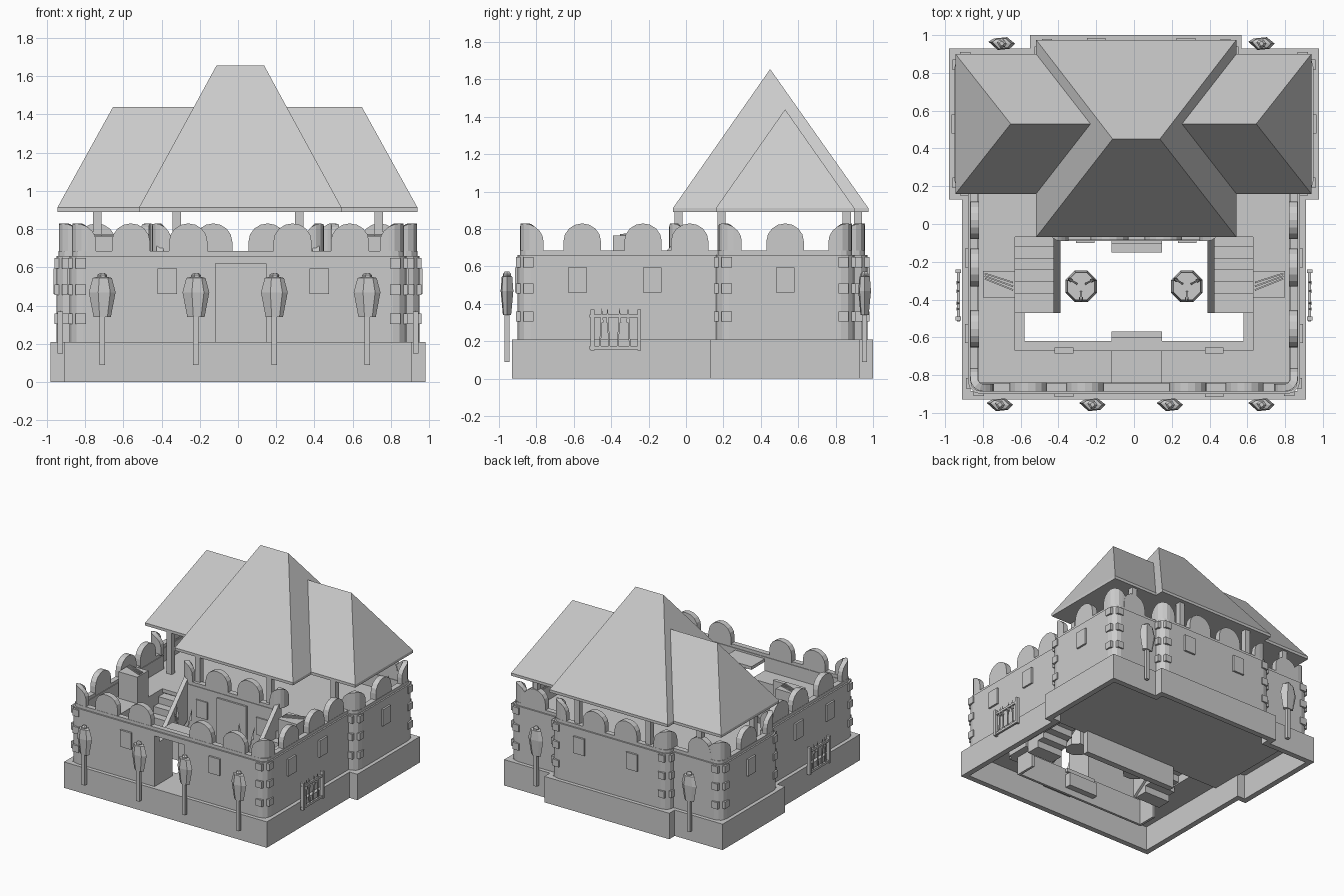
import bpy, bmesh, math
from mathutils import Vector, Matrix

if "Cube" in bpy.data.objects:
    bpy.data.objects.remove(bpy.data.objects["Cube"])

C = 0.012  # shared centre line of gate and roofs

def mesh(name, verts, faces):
    bm = bmesh.new()
    vs = [bm.verts.new(v) for v in verts]
    for f in faces:
        bm.faces.new([vs[i] for i in f])
    bmesh.ops.recalc_face_normals(bm, faces=bm.faces)
    me = bpy.data.meshes.new(name)
    bm.to_mesh(me)
    bm.free()
    ob = bpy.data.objects.new(name, me)
    bpy.context.collection.objects.link(ob)
    return ob

def box(name, x0, x1, y0, y1, z0, z1):
    v = [(x, y, z) for z in (z0, z1) for x, y in ((x0, y0), (x1, y0), (x1, y1), (x0, y1))]
    return mesh(name, v, [(3, 2, 1, 0), (4, 5, 6, 7)] + [(i, (i + 1) % 4, (i + 1) % 4 + 4, i + 4) for i in range(4)])

def loft(name, rings):
    n = len(rings[0])
    v = [p for r in rings for p in r]
    f = [(k * n + i, k * n + (i + 1) % n, (k + 1) * n + (i + 1) % n, (k + 1) * n + i)
         for k in range(len(rings) - 1) for i in range(n)]
    return mesh(name, v, f + [tuple(range(n)), tuple(range(len(v) - n, len(v)))])

def rod(name, a, b, r, n=4, r2=None):
    a, b = Vector(a), Vector(b)
    q = (b - a).to_track_quat('Z', 'Y')
    def ring(c, rr):
        return [c + q @ Vector((rr * math.cos(t), rr * math.sin(t), 0))
                for t in [2 * math.pi * (i + .5) / n for i in range(n)]]
    return loft(name, [ring(a, r), ring(b, r if r2 is None else r2)])

# Castle footprint, offset inwards by d, convex corners optionally rounded
PLAN = [(-.91, -.93), (.91, -.93), (.91, .13), (.98, .13), (.98, .93), (.57, .93),
        (.57, 1), (-.55, 1), (-.55, .93), (-.98, .93), (-.98, .13), (-.91, .13)]

def plan(d, r=0):
    out, n = [], len(PLAN)
    for i in range(n):
        p, a, b = Vector(PLAN[i]), Vector(PLAN[i - 1]), Vector(PLAN[(i + 1) % n])
        e, f = (p - a).normalized(), (b - p).normalized()
        q = p + d * (Vector((-e.y, e.x)) + Vector((-f.y, f.x)))
        if r and e.cross(f) > 0:
            c = q + r * (f - e)
            for k in range(4):
                t = k * math.pi / 6
                out.append(c + r * (-f * math.cos(t) + e * math.sin(t)))
        else:
            out.append(q)
    return out

def ring_wall(name, d0, d1, z0, z1, r=0):
    o, n = plan(d0, r), plan(d1, max(r - (d1 - d0), .001) if r else 0)
    N = len(o)
    loops = [(o, z0), (o, z1), (n, z1), (n, z0)]
    v = [(p.x, p.y, z) for l, z in loops for p in l]
    f = [(k * N + i, k * N + (i + 1) % N, (k + 1) % 4 * N + (i + 1) % N, (k + 1) % 4 * N + i)
         for k in range(4) for i in range(N)]
    return mesh(name, v, f)

ring_wall("plinth", 0, .045, 0, .21)
wall = ring_wall("curtain_wall", .03, .09, .20, .66, .07)
ring_wall("wall_cap", .042, .085, .655, .685, .06)

# Gate opening cut through the front wall
g0, g1 = C - .13, C + .135
cut = box("gate_cutter", g0, g1, -1.1, -.7, .21, .62)
cut.hide_render = True
cut.hide_viewport = True
m = wall.modifiers.new("gate", 'BOOLEAN')
m.object = cut
m.solver = 'EXACT'

# Raised walks around the court, gate hood and steps
W = .55
box("front_walk_left", -.86, g0, -.87, -.67, .2, W)
box("front_walk_right", g1, .86, -.87, -.67, .2, W)
box("gate_hood", g0, g1, -.87, -.67, .62, .645)
box("gate_floor", g0, g1, -.92, -.6, .18, .21)
for s in (-1, 1):
    x0, x1 = sorted((s * .63, s * .86))
    box("side_walk", x0, x1, -.67, .2, .2, W)
    x0, x1 = sorted((s * .58, s * .66))
    box("court_side_plinth", x0, x1, -.67, -.47, .15, .21)
    x0, x1 = sorted((s * .58, s * .6))
    box("court_side_footing", x0, x1, -.64, -.47, 0, .21)
box("court_front_plinth", -.63, .63, -.7, -.62, .15, .21)
box("court_front_footing", -.58, .58, -.64, -.62, 0, .21)
box("gate_step", g0, g1, -.62, -.57, .05, .16)
box("hall_step", g0, g1, -.15, -.09, .05, .19)

# Main hall: floor, front wall, roof deck
box("hall_floor", -.87, .87, -.08, .9, .18, .205)
box("hall_deck", -.91, .91, .17, .87, W - .03, W)
box("hall_deck_front", -.64, .64, -.07, .17, W - .03, W)
box("hall_deck_back", -.5, .52, .87, .93, W - .03, W)
box("hall_front_wall", -.42, .42, -.09, -.04, 0, .66)
box("hall_front_cap", -.42, .42, -.085, -.04, .655, .685)
box("hall_door", g0, g1, -.105, -.08, .19, .625)

# Stairs rising towards the hall with sloped side walls
for s in (-1, 1):
    for k in range(6):
        z = .23 + k * .055
        y = -.43 + k * .062
        x0, x1 = sorted((s * .41, s * .64))
        box("stair_tread", x0, x1, y - (.04 if k == 0 else 0), y + .075, z - .13, z)
    prof = [(-.47, .1), (-.07, .38), (-.07, .72), (-.47, .3)]
    loft("stair_rail", [[(s * x, y, z) for y, z in prof] for x in (.39, .425)])

# Rounded merlons, flat along a wall
def merlon(x, y, ang=0, w=.1):
    pts = [(-w, .675)] + [(-w * math.cos(math.pi * i / 8), .735 + .095 * math.sin(math.pi * i / 8))
                          for i in range(9)] + [(w, .675)]
    M = Matrix.Translation((x, y, 0)) @ Matrix.Rotation(ang, 4, 'Z')
    loft("merlon", [[M @ Vector((px, t, pz)) for px, pz in pts] for t in (-.023, .023)])

# Merlon bent around a corner; (x, y) is the sharp corner, (sx, sy) points outwards
def corner_merlon(x, y, sx, sy, r=.07, w=.11, th=.04):
    cx, cy, half = x - sx * r, y - sy * r, r * math.pi / 4
    def at(u, d):
        t = math.pi / 4 + max(-half, min(half, u)) / r
        ext = max(0, abs(u) - half)
        px, py = (r - d) * math.cos(t), (r - d) * math.sin(t)
        if u > 0:
            px -= ext
        else:
            py -= ext
        return cx + sx * px, cy + sy * py
    rings = []
    for i in range(11):
        c = -math.cos(math.pi * i / 10)
        u, top = w * c, .735 + .095 * math.sqrt(max(0, 1 - c * c))
        o, n = at(u, 0), at(u, th)
        rings.append([(*o, .675), (*o, top), (*n, top), (*n, .675)])
    loft("corner_merlon", rings)

for x in (-.56, -.26, .285, .585):
    merlon(x, -.863)
for x in (-.13, .155):
    merlon(x, -.063)
    merlon(x, .935)
for s in (-1, 1):
    for y in (-.555, -.23, .02):
        merlon(s * .843, y, math.pi / 2)
    merlon(s * .912, .53, math.pi / 2)
    merlon(s * .74, .865)
    corner_merlon(s * .45, -.09, s, -1, .06, .09)
    for x, y, d in ((.867, -.887, -1), (.937, .173, -1), (.937, .887, 1), (.517, .957, 1)):
        corner_merlon(s * x + (C if x < .6 else 0), y, s, d)

# Corner stones, wrapping each outer corner
for cx, cy, dy in ((.88, -.9, 1), (.95, .16, 1), (.95, .9, -1), (.53, .97, -1)):
    for s in (-1, 1):
        off = C if cx < .6 else 0
        for z in (.305, .455, .595):
            l = .085
            x0, x1 = sorted((s * (cx + .01) + off, s * (cx - .025) + off))
            ys = sorted((cy + dy * .03, cy + dy * l))
            box("corner_stone_side", x0, x1, *ys, z, z + .055)
            x0, x1 = sorted((s * (cx - .03) + off, s * (cx - l) + off))
            ys = sorted((cy - dy * .01, cy + dy * .025))
            box("corner_stone_face", x0, x1, *ys, z, z + .055)

# Window panels
for xf, xb in ((-.37, -.2), (.425, .275)):
    for x, y in ((xf, -.9), (xf, -.67), (xb, .97)):
        box("window", x - .05, x + .05, y - .015, y + .015, .46, .595)
for s in (-1, 1):
    for x, y in ((.88, -.58), (.88, -.18), (.95, .53)):
        box("window", s * x - .015, s * x + .015, y - .05, y + .05, .46, .595)
    box("hall_window", s * .27 + C - .05, s * .27 + C + .05, -.1, -.08, .42, .56)

# Post figures: pole, faceted torso, head
def figure(x, y):
    box("figure_post", x - .014, x + .014, y - .014, y + .014, .09, .36)
    def ring(z, w, d):
        return [(x + w * a, y + d * b, z) for a, b in ((-1, .3), (-.3, -1), (.6, -.8), (1, 0), (.4, 1), (-.6, .8))]
    loft("figure_torso", [ring(.34, .045, .022), ring(.47, .07, .034), ring(.545, .05, .028), ring(.552, .02, .015)])
    loft("figure_head", [ring(.5, .018, .016), ring(.525, .022, .022), ring(.56, .026, .022), ring(.572, .012, .012)])

for x in (-.71, -.22, .19, .675):
    figure(x, -.957)
for x in (-.7, .675):
    figure(x, .955)

# Weapon racks on the side walls
for s in (-1, 1):
    X = s * .93
    for y in (-.5, -.25):
        box("rack_post", X - .014, X + .014, y - .01, y + .01, .15, .37)
    for z in (.165, .335):
        box("rack_rail", X - .008, X + .008, -.515, -.24, z - .009, z + .009)
    for k, y in enumerate((-.46, -.41, -.365, -.3)):
        rod("rack_spear", (X, y, .17), (X, y + .01 * (-1) ** k, .35), .006)
        rod("rack_spearhead", (X, y + .01 * (-1) ** k, .3), (X, y + .01 * (-1) ** k, .375), .013, 4, .001)

# Spear barrels in the court, weapon crates on the walks
for s in (-1, 1):
    bx, by = s * .28, -.33
    rod("barrel", (bx, by, .2), (bx, by, .34), .09, 8, .078)
    for k in range(3):
        a = .5 + k * 2.1
        dx, dy = math.cos(a), math.sin(a)
        rod("barrel_spear", (bx + dx * .02, by + dy * .02, .3), (bx + dx * .07, by + dy * .07, .52), .007)
        rod("barrel_spearhead", (bx + dx * .067, by + dy * .067, .49), (bx + dx * .08, by + dy * .08, .58), .014, 4, .001)
    x0, x1 = sorted((s * .63, s * .8))
    box("crate", x0, x1, -.39, -.25, W, .765)
    for k in range(3):
        rod("crate_weapon", (s * .64, -.35 + k * .02, .77), (s * .79, -.29 + k * .014, .772), .006)

# Roof posts
for s in (-1, 1):
    for x, y in ((.32, -.04), (.735, .19), (.735, .86), (.32, .92)):
        box("roof_post", s * x - .022, s * x + .022, y - .022, y + .022, W - .01, .91)

# Hipped roofs with a thin eave edge
def hip(name, c, w, y0, y1, rw, ry, zr):
    def ring(z):
        return [(c - w, y0, z), (c + w, y0, z), (c + w, y1, z), (c - w, y1, z)]
    v = ring(.89) + ring(.912) + [(c - rw, ry, zr), (c + rw, ry, zr)]
    f = [(3, 2, 1, 0)] + [(i, (i + 1) % 4, (i + 1) % 4 + 4, i + 4) for i in range(4)]
    mesh(name, v, f + [(4, 5, 9, 8), (5, 6, 9), (6, 7, 8, 9), (7, 4, 8)])

hip("main_roof", C, .53, -.07, .975, .125, .45, 1.655)
hip("wing_roof", -.003, .942, .16, .9, .65, .53, 1.44)
